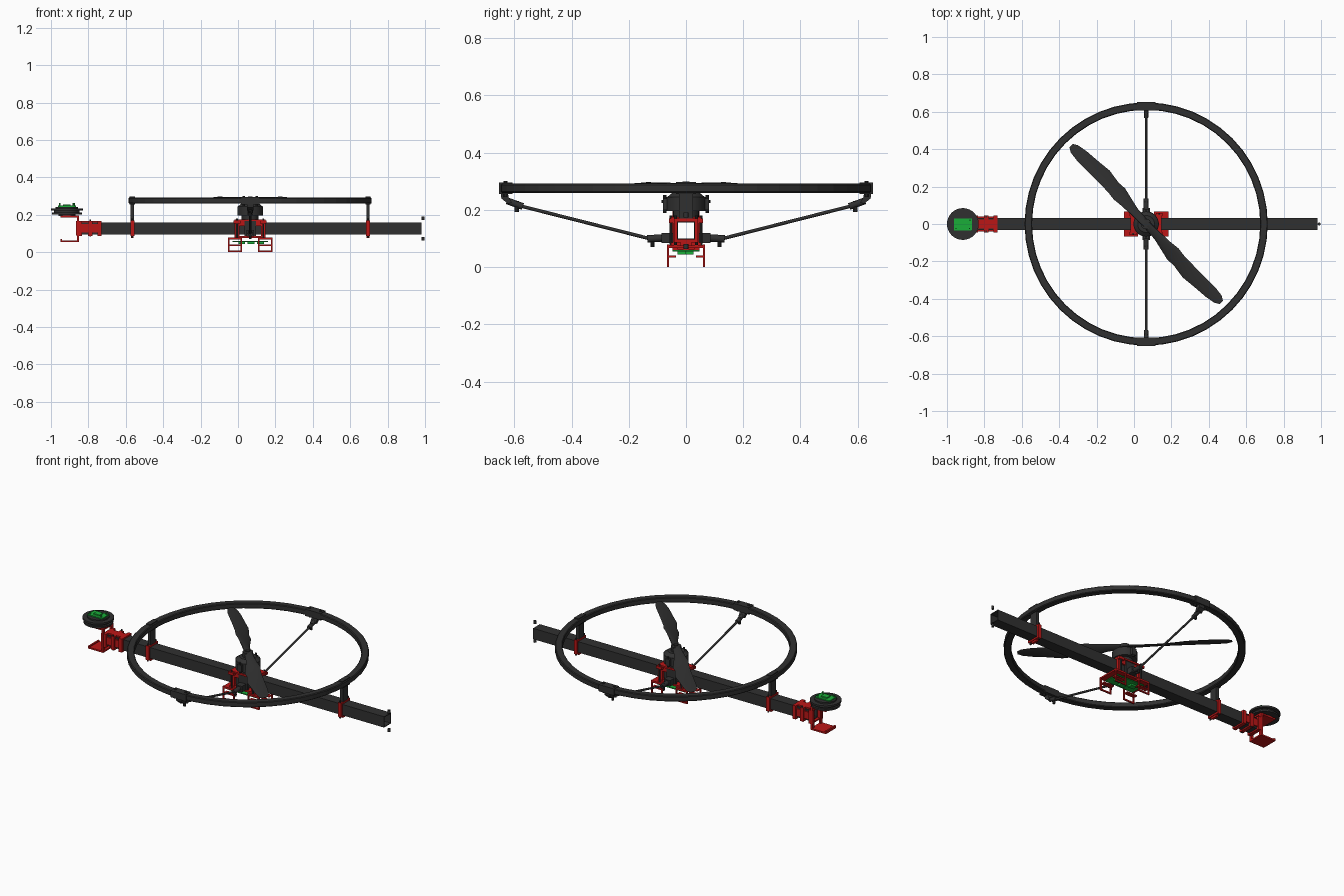
import bpy, bmesh, math
from mathutils import Vector, Matrix

if "Cube" in bpy.data.objects:
    bpy.data.objects.remove(bpy.data.objects["Cube"])

CX = 0.065  # rotor axis x


def material(name, rgb):
    m = bpy.data.materials.new(name)
    m.diffuse_color = (*rgb, 1)
    m.use_nodes = True
    m.node_tree.nodes["Principled BSDF"].inputs["Base Color"].default_value = m.diffuse_color
    return m


BLACK = material("carbon_black", (0.03, 0.03, 0.03))
RED = material("printed_red", (0.5, 0.008, 0.008))
GREEN = material("board_green", (0.01, 0.42, 0.04))


def finish(name, bm, mat, smooth=False):
    bmesh.ops.recalc_face_normals(bm, faces=bm.faces)
    me = bpy.data.meshes.new(name)
    bm.to_mesh(me)
    bm.free()
    ob = bpy.data.objects.new(name, me)
    bpy.context.collection.objects.link(ob)
    me.materials.append(mat)
    if smooth:
        bpy.ops.object.select_all(action='DESELECT')
        ob.select_set(True)
        bpy.context.view_layer.objects.active = ob
        bpy.ops.object.shade_smooth_by_angle(angle=math.radians(35))
    return ob


def box(name, x, y, z, mat):
    """Box from (min, max) ranges."""
    bm = bmesh.new()
    c = Matrix.Translation([(r[0] + r[1]) / 2 for r in (x, y, z)])
    s = Matrix.Diagonal([r[1] - r[0] for r in (x, y, z)] + [1])
    bmesh.ops.create_cube(bm, size=1, matrix=c @ s)
    return finish(name, bm, mat)


def rod(name, a, b, r, mat, r2=None, seg=24):
    """Cylinder or cone between two points."""
    a, b = Vector(a), Vector(b)
    d = b - a
    bm = bmesh.new()
    m = Matrix.Translation((a + b) / 2) @ d.to_track_quat('Z', 'Y').to_matrix().to_4x4()
    bmesh.ops.create_cone(bm, cap_ends=True, segments=seg, radius1=r,
                          radius2=r if r2 is None else r2, depth=d.length, matrix=m)
    return finish(name, bm, mat, True)


def loft(name, rings, mat, closed=False, smooth=False):
    """Skin a list of equal-length point loops."""
    bm = bmesh.new()
    vs = [[bm.verts.new(p) for p in ring] for ring in rings]
    n, k = len(vs), len(vs[0])
    for i in range(n if closed else n - 1):
        for j in range(k):
            bm.faces.new((vs[i][j], vs[i][(j + 1) % k],
                          vs[(i + 1) % n][(j + 1) % k], vs[(i + 1) % n][j]))
    if not closed:
        bm.faces.new(vs[0])
        bm.faces.new(vs[-1])
    return finish(name, bm, mat, smooth)


def collar(name, x0, x1, yo, yi, mat, zo=None, zc=0.128):
    """Hollow rectangular sleeve along x."""
    zo = zo or yo

    def rect(x, y, z):
        return [(x, -y, zc - z), (x, y, zc - z), (x, y, zc + z), (x, -y, zc + z)]
    return loft(name, [rect(x0, yo, zo), rect(x1, yo, zo), rect(x1, yi, yi), rect(x0, yi, yi)],
                mat, closed=True)


def bar_path(name, pts, w, y, mat):
    """Square bars following points in the xz plane."""
    for i, ((x0, z0), (x1, z1)) in enumerate(zip(pts, pts[1:])):
        box(f"{name}_{i}", (min(x0, x1) - w, max(x0, x1) + w), (y - w, y + w),
            (min(z0, z1) - w, max(z0, z1) + w), mat)


# Main boom, a hollow square tube, with end screws
collar("boom", -0.84, 0.98, 0.032, 0.028, BLACK)
for i, z in enumerate((0.072, 0.182)):
    rod(f"end_screw_{i}", (0.99, 0, z - 0.009), (0.99, 0, z + 0.009), 0.008, BLACK, seg=12)

# Guard ring
rings = []
for i in range(48):
    a = 2 * math.pi * i / 48
    prof = [(0.61, 0.264), (0.614, 0.26), (0.646, 0.26), (0.65, 0.264),
            (0.65, 0.288), (0.646, 0.292), (0.614, 0.292), (0.61, 0.288)]
    rings.append([(CX + r * math.cos(a), r * math.sin(a), z) for r, z in prof])
loft("guard_ring", rings, BLACK, closed=True)

# Ring posts clamped on the boom
for tag, x in (("left", -0.565), ("right", 0.695)):
    collar(f"{tag}_post_clamp", x - 0.011, x + 0.011, 0.042, 0.032, RED)
    box(f"{tag}_clamp_foot", (x - 0.007, x + 0.007), (-0.02, 0.02), (0.075, 0.09), RED)
    box(f"{tag}_ring_post", (x - 0.009, x + 0.009), (-0.024, 0.024), (0.168, 0.265), BLACK)
    box(f"{tag}_ring_saddle", (x - 0.014, x + 0.014), (-0.035, 0.035), (0.255, 0.297), BLACK)
    for s in (-1, 1):
        rod(f"{tag}_clamp_bolt_{s}", (x, s * 0.037, 0.078), (x, s * 0.037, 0.18), 0.005, BLACK, seg=10)

# Diagonal struts with their end fittings
for tag, s in (("front", -1), ("back", 1)):
    rod(f"{tag}_strut", (CX, s * 0.10, 0.093), (CX, s * 0.61, 0.222), 0.006, BLACK, seg=12)
    rod(f"{tag}_strut_socket_inner", (CX, s * 0.07, 0.103), (CX, s * 0.135, 0.099), 0.013, BLACK, seg=12)
    rod(f"{tag}_strut_socket_outer", (CX, s * 0.57, 0.212), (CX, s * 0.625, 0.232), 0.012, BLACK, seg=12)
    rod(f"{tag}_inner_pin", (CX, s * 0.117, 0.07), (CX, s * 0.117, 0.112), 0.007, BLACK, seg=10)
    rod(f"{tag}_outer_pin", (CX, s * 0.592, 0.193), (CX, s * 0.592, 0.232), 0.008, BLACK, seg=10)
    box(f"{tag}_socket_block", (CX - 0.02, CX + 0.02), sorted((s * 0.035, s * 0.085)), (0.085, 0.12), BLACK)
    box(f"{tag}_ring_plate", (CX - 0.05, CX + 0.05), sorted((s * 0.607, s * 0.653)), (0.256, 0.296), BLACK)
    loft(f"{tag}_ring_bracket",
         [[(x, s * y, z) for y, z in ((0.648, 0.26), (0.645, 0.24), (0.622, 0.222),
                                      (0.608, 0.226), (0.62, 0.245), (0.622, 0.26))]
          for x in (CX - 0.018, CX + 0.018)], BLACK)
    for d in (-0.035, 0.035):
        rod(f"{tag}_plate_bolt_{d}", (CX + d, s * 0.63, 0.245), (CX + d, s * 0.63, 0.302), 0.007, BLACK, seg=10)

# Red motor cage around the boom
for tag, x in (("left", -0.005), ("right", 0.135)):
    collar(f"{tag}_cage_collar", x - 0.013, x + 0.013, 0.046, 0.032, RED, zo=0.044)
    for s in (-1, 1):
        box(f"{tag}_cage_ear_{s}", (x - 0.018, x + 0.018), sorted((s * 0.044, s * 0.06)), (0.155, 0.17), RED)
        rod(f"{tag}_cage_bolt_{s}", (x, s * 0.052, 0.07), (x, s * 0.052, 0.18), 0.005, BLACK, seg=10)
box("cage_top_plate", (-0.018, 0.148), (-0.052, 0.052), (0.166, 0.176), RED)
box("cage_bottom_plate", (-0.018, 0.148), (-0.052, 0.052), (0.076, 0.086), RED)
for s in (-1, 1):
    box(f"cage_side_rail_{s}", (-0.005, 0.135), sorted((s * 0.034, s * 0.044)), (0.14, 0.166), RED)
    box(f"motor_bracket_{s}", (CX - 0.03, CX + 0.03), sorted((s * 0.033, s * 0.046)), (0.086, 0.166), BLACK)

# Landing legs, as open square frames, and the control board
for side, (x0, x1) in (("left", (-0.05, 0.018)), ("right", (0.112, 0.18))):
    for s in (-1, 1):
        bar_path(f"{side}_leg_{s}", [(x0, 0.075), (x0, 0.004), (x1, 0.004), (x1, 0.075), (x0, 0.075)],
                 0.004, s * 0.063, RED)
        box(f"{side}_leg_tab_{s}", (x0, x1), sorted((s * 0.035, s * 0.06)), (0.034, 0.041), RED)
    box(f"{side}_leg_bridge", (x0 - 0.004, x1 + 0.004), (-0.067, 0.067), (0.068, 0.077), RED)
box("control_board", (-0.03, 0.16), (-0.048, 0.048), (0.055, 0.061), GREEN)
for i, (x, y) in enumerate(((0.02, 0.01), (0.07, -0.015), (0.12, 0.012))):
    box(f"board_chip_{i}", (x - 0.018, x + 0.018), (y - 0.015, y + 0.015), (0.045, 0.056), GREEN)

# Motor
rod("motor_base", (CX, 0, 0.175), (CX, 0, 0.2), 0.045, BLACK)
rod("motor_can", (CX, 0, 0.196), (CX, 0, 0.245), 0.068, BLACK, seg=32)
rod("motor_shoulder", (CX, 0, 0.245), (CX, 0, 0.262), 0.066, BLACK, r2=0.045, seg=32)
rod("propeller_hub", (CX, 0, 0.26), (CX, 0, 0.291), 0.028, BLACK)
rod("propeller_nut", (CX, 0, 0.29), (CX, 0, 0.299), 0.013, BLACK, seg=6)
for s in (-1, 1):
    box(f"motor_lug_{s}", (CX - 0.014, CX + 0.014), sorted((s * 0.06, s * 0.08)), (0.2, 0.24), BLACK)
    rod(f"lug_pin_{s}", (CX, s * 0.074, 0.19), (CX, s * 0.074, 0.252), 0.006, BLACK, seg=10)

# Two twisted propeller blades: radius, chord edge a, chord edge b, pitch, thickness
STATIONS = [(0.0, -0.02, 0.02, 12, 0.018), (0.09, -0.022, 0.026, 22, 0.016), (0.16, -0.024, 0.042, 27, 0.013),
            (0.215, -0.03, 0.055, 25, 0.012), (0.26, -0.024, 0.052, 22, 0.011), (0.34, -0.022, 0.064, 17, 0.009),
            (0.42, -0.022, 0.056, 13, 0.008), (0.5, -0.022, 0.05, 10, 0.006), (0.555, -0.015, 0.04, 8, 0.005),
            (0.58, 0.0, 0.025, 7, 0.003)]
for tag, ang in (("back", 135), ("front", 315)):
    M = Matrix.Translation((CX, 0, 0.28)) @ Matrix.Rotation(math.radians(ang), 4, 'Z')
    sections = []
    for r, a, b, pitch, t in STATIONS:
        ring, p = [], math.radians(pitch)
        for k in range(12):
            th = 2 * math.pi * k / 12
            c = (a + b) / 2 + (b - a) / 2 * math.cos(th)
            h = t / 2 * math.sin(th)
            # the bulged edge (local -y) trails and sits lower
            ring.append(M @ Vector((r, -c, -c * math.sin(p) + h + 0.004)))
        sections.append(ring)
    loft(f"{tag}_propeller_blade", sections, BLACK, smooth=True)

# End mount: ribbed clamp on the boom and a fork with two plates
for i, x in enumerate((-0.845, -0.79, -0.74)):
    collar(f"end_clamp_{i}", x - 0.011, x + 0.011, 0.046, 0.032, RED, zo=0.04)
for s in (-1, 1):
    box(f"end_clamp_rail_{s}", (-0.845, -0.73), sorted((s * 0.032, s * 0.04)), (0.106, 0.15), RED)
    box(f"fork_cheek_{s}", (-0.862, -0.85), sorted((s * 0.03, s * 0.048)), (0.06, 0.192), RED)
    box(f"fork_gusset_{s}", (-0.865, -0.835), sorted((s * 0.038, s * 0.046)), (0.09, 0.168), RED)
    rod(f"end_clamp_bolt_{s}", (-0.79, s * 0.04, 0.085), (-0.79, s * 0.04, 0.176), 0.005, BLACK, seg=10)
box("end_clamp_top_strip", (-0.845, -0.73), (-0.025, 0.025), (0.16, 0.168), RED)
box("fork_upper_plate", (-0.95, -0.85), (-0.048, 0.048), (0.186, 0.196), RED)
box("fork_lower_plate", (-0.95, -0.85), (-0.048, 0.048), (0.055, 0.064), RED)
box("fork_lower_lip", (-0.95, -0.94), (-0.048, 0.048), (0.06, 0.07), RED)

# Tail motor disc with its green sensor board
TX = -0.915
for name, z0, z1, r in (("tail_motor_foot", 0.194, 0.204, 0.045), ("tail_lower_flange", 0.202, 0.212, 0.08),
                        ("tail_core", 0.21, 0.228, 0.068), ("tail_upper_flange", 0.224, 0.235, 0.085),
                        ("tail_cap", 0.234, 0.243, 0.06)):
    rod(name, (TX, 0, z0), (TX, 0, z1), r, BLACK, seg=32)
box("sensor_board", (-0.962, -0.866), (-0.034, 0.03), (0.243, 0.249), GREEN)
box("sensor_chip", (-0.935, -0.895), (-0.018, 0.016), (0.248, 0.256), GREEN)
for i, (x, y) in enumerate(((-0.952, -0.024), (-0.876, 0.02), (-0.88, -0.024))):
    rod(f"sensor_pin_{i}", (x, y, 0.235), (x, y, 0.262), 0.004, GREEN, seg=8)
